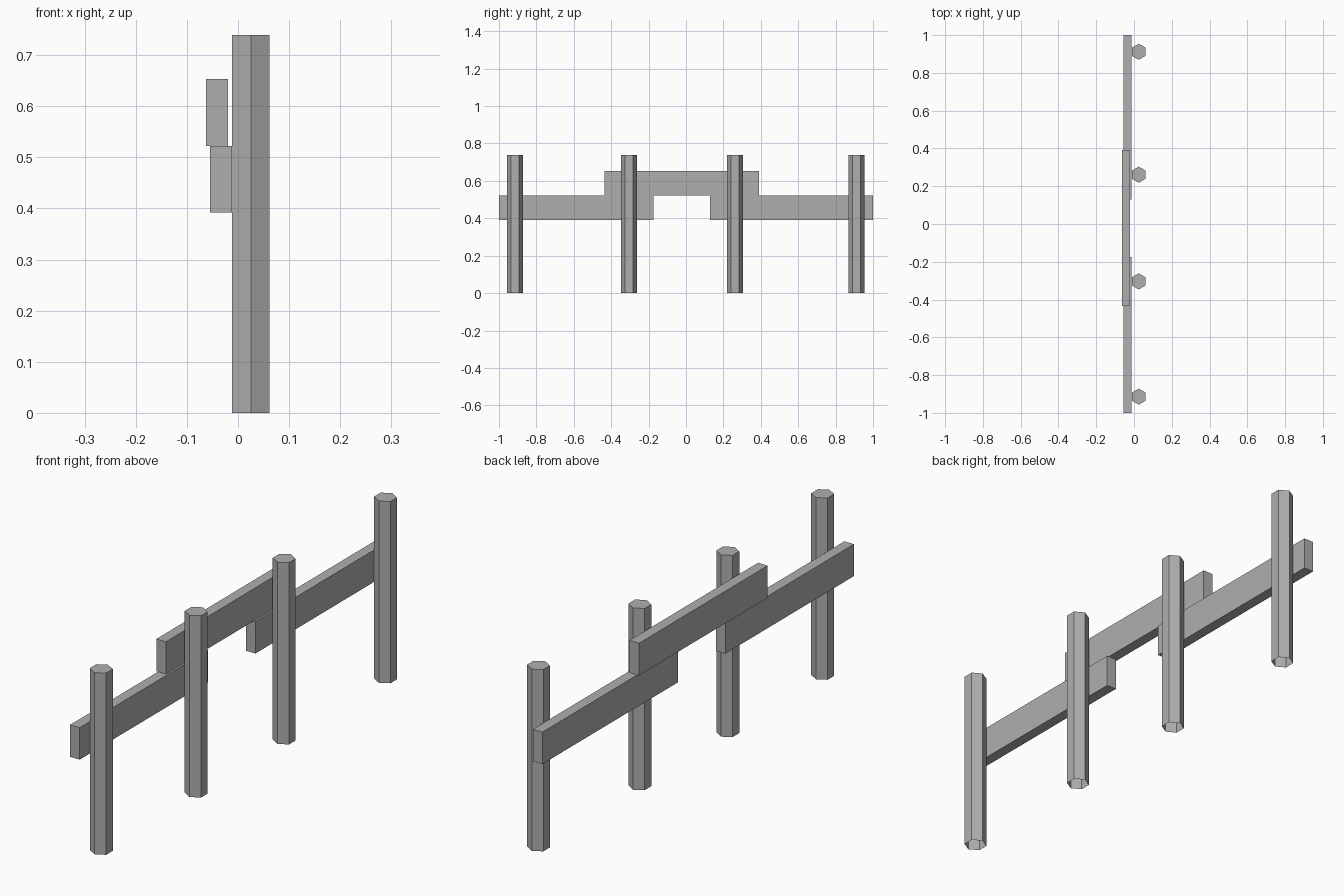
import bpy, bmesh, math
from mathutils import Matrix

if "Cube" in bpy.data.objects:
    bpy.data.objects.remove(bpy.data.objects["Cube"])

# Dark grey shared by all parts
grey = bpy.data.materials.new("dark_grey")
grey.diffuse_color = (0.43, 0.43, 0.43, 1)
grey.use_nodes = True
grey.node_tree.nodes["Principled BSDF"].inputs["Base Color"].default_value = grey.diffuse_color


def finish(bm, name):
    mesh = bpy.data.meshes.new(name)
    bm.to_mesh(mesh)
    bm.free()
    mesh.materials.append(grey)
    obj = bpy.data.objects.new(name, mesh)
    bpy.context.collection.objects.link(obj)
    return obj


def rail(name, x, y, z):
    """Box plank from (min, max) ranges."""
    bm = bmesh.new()
    size = [b - a for a, b in (x, y, z)]
    mid = [(a + b) / 2 for a, b in (x, y, z)]
    bmesh.ops.create_cube(bm, size=1, matrix=Matrix.Translation(mid) @ Matrix.Diagonal((*size, 1)))
    return finish(bm, name)


def post(name, x, y, radius=0.0425, height=0.739):
    """Hexagonal post with corners towards +-y and an open underside."""
    bm = bmesh.new()
    ring = [bm.verts.new((x + radius * math.cos(a), y + radius * math.sin(a), 0))
            for a in (math.radians(30 + 60 * i) for i in range(6))]
    top = [bm.verts.new((v.co.x, v.co.y, height)) for v in ring]
    for i in range(6):
        j = (i + 1) % 6
        bm.faces.new((ring[i], ring[j], top[j], top[i]))
    bm.faces.new(top)
    return finish(bm, name)


# Four posts
for i, y in enumerate((-0.914, -0.304, 0.261, 0.912)):
    post(f"fence_post_{i + 1}", 0.025, y)

# Two low rails touching the posts, one upper rail resting across them
rail("lower_rail_front", (-0.055, -0.012), (-1, -0.174), (0.392, 0.522))
rail("lower_rail_back", (-0.055, -0.012), (0.129, 1), (0.392, 0.522))
rail("upper_rail", (-0.063, -0.02), (-0.435, 0.391), (0.522, 0.653))
